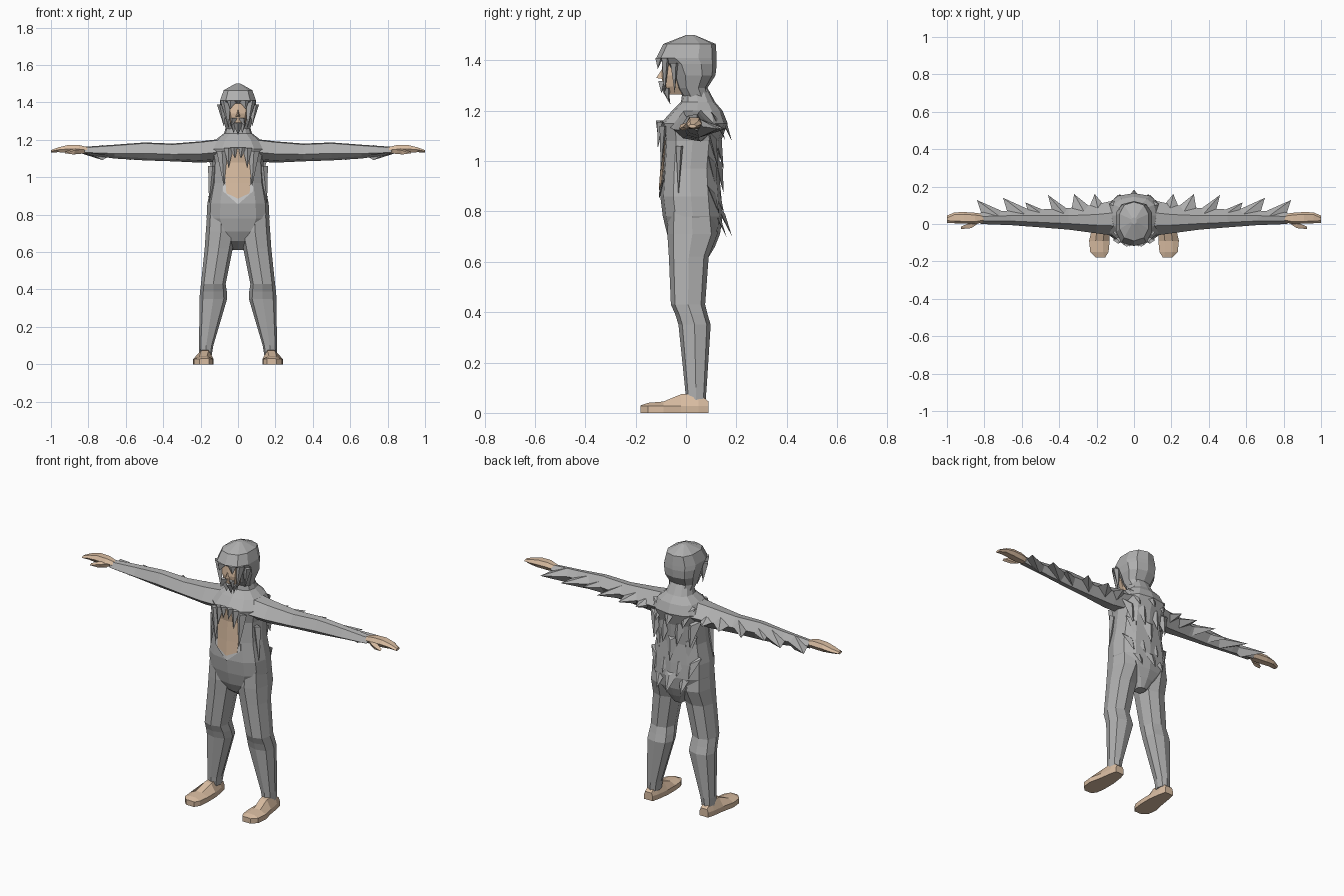
import bpy, bmesh, math
from mathutils import Vector
from mathutils.bvhtree import BVHTree


def material(name, rgb):
    m = bpy.data.materials.new(name)
    m.diffuse_color = (*rgb, 1)
    return m


GREY = material("grey_fur", (0.43, 0.43, 0.43))
LIGHT = material("light_fur", (0.62, 0.62, 0.62))
SKIN = material("skin", (0.70, 0.51, 0.36))


def finish(name, bm, mat, mirror=False):
    bmesh.ops.recalc_face_normals(bm, faces=bm.faces)
    me = bpy.data.meshes.new(name)
    bm.to_mesh(me)
    bm.free()
    me.materials.append(mat)
    ob = bpy.data.objects.new(name, me)
    bpy.context.collection.objects.link(ob)
    if mirror:
        mod = ob.modifiers.new("mirror", 'MIRROR')
        mod.use_mirror_merge = False
    return ob


def loft(name, rings, mat, mirror=False):
    """Skin a list of equal-sized point rings and cap both ends."""
    bm = bmesh.new()
    rows = [[bm.verts.new(p) for p in r] for r in rings]
    n = len(rows[0])
    for a, b in zip(rows, rows[1:]):
        for i in range(n):
            j = (i + 1) % n
            bm.faces.new((a[i], a[j], b[j], b[i]))
    bm.faces.new(rows[0])
    bm.faces.new(rows[-1])
    return finish(name, bm, mat, mirror)


def hulls(name, groups, mat, mirror=False):
    """One object made of several convex chunks."""
    bm = bmesh.new()
    for pts in groups:
        vs = [bm.verts.new(p) for p in pts]
        bmesh.ops.convex_hull(bm, input=vs)
    return finish(name, bm, mat, mirror)


def ring(z, w, front, back, n=12, cx=0.0, power=0.8):
    """Horizontal ring with its first point at the front."""
    pts = []
    for i in range(n):
        a = 2 * math.pi * i / n
        s, c = math.sin(a), math.cos(a)
        x = math.copysign(abs(s) ** power, s) * w if abs(s) > 1e-6 else 0
        k = math.copysign(abs(c) ** power, c) if abs(c) > 1e-6 else 0
        pts.append((cx + x, (front + back) / 2 - k * (back - front) / 2, z))
    return pts


def spike(base, width, tip, out, side=(1, 0, 0)):
    """Pointed tuft: a base edge, a raised ridge point and a tip."""
    b, s, o = Vector(base), Vector(side) * width / 2, Vector(out)
    return [b - s, b + s, b + o, b - o * 0.4, Vector(tip)]


# Torso, from crotch to neck
torso = loft("torso", [ring(*r) for r in (
    (0.61, 0.03, 0.02, 0.085), (0.66, 0.07, -0.05, 0.115), (0.71, 0.13, -0.075, 0.135),
    (0.78, 0.168, -0.092, 0.145), (0.86, 0.164, -0.102, 0.140), (0.97, 0.142, -0.094, 0.130),
    (1.08, 0.136, -0.088, 0.140), (1.15, 0.150, -0.100, 0.165), (1.20, 0.120, -0.055, 0.145),
    (1.235, 0.075, -0.02, 0.115), (1.30, 0.055, -0.01, 0.08))], GREY)
tree = BVHTree.FromPolygons([v.co for v in torso.data.vertices],
                            [p.vertices[:] for p in torso.data.polygons])


def front_plate(name, rows, lift, mat):
    """Thin plate laid over the front of the torso."""
    bm = bmesh.new()
    grid = []
    for z, lo, hi in rows:
        line = []
        for x in (-hi, -hi / 2, 0, hi / 2, hi):
            zz = z - lo * (1 - abs(x) / hi)
            hit = tree.ray_cast(Vector((x, -1, zz)), Vector((0, 1, 0)))[0]
            line.append(bm.verts.new((x, hit.y - lift, zz)))
        grid.append(line)
    for a, b in zip(grid, grid[1:]):
        for i in range(4):
            bm.faces.new((a[i], a[i + 1], b[i + 1], b[i]))
    ob = finish(name, bm, mat)
    sol = ob.modifiers.new("thickness", 'SOLIDIFY')
    sol.thickness, sol.offset = 0.004, 0
    return ob


# Bare chest and pale belly trim
front_plate("chest_skin", [(0.915, 0.03, 0.062), (0.97, 0, 0.066), (1.03, 0, 0.070),
                           (1.08, 0, 0.066), (1.15, 0, 0.050)], 0.006, SKIN)
front_plate("belly_trim", [(0.925, 0.07, 0.080), (0.965, 0.06, 0.078)], 0.004, LIGHT)

# Hanging tufts beside and above the chest
hulls("chest_tufts", [spike(b, w, t, (0, -0.02, 0)) for b, w, t in (
    ((0.085, -0.085, 1.14), 0.06, (0.075, -0.100, 0.95)),
    ((0.050, -0.095, 1.155), 0.05, (0.050, -0.112, 1.05)),
    ((0.022, -0.100, 1.16), 0.045, (0.016, -0.112, 1.10)),
    ((0.135, -0.02, 1.06), 0.05, (0.155, -0.03, 0.86)))], GREY, True)

# Layered tufts down the back, each row (top z, tip z, base y, tip y, half-row x positions)
tufts = []
for z0, z1, y0, y1, xs in (
        (1.19, 1.08, 0.130, 0.182, (0.0, 0.085)), (1.12, 0.965, 0.125, 0.163, (0.045, 0.115)),
        (1.02, 0.87, 0.115, 0.150, (0.0, 0.085)), (0.90, 0.79, 0.120, 0.165, (0.045, 0.11)),
        (0.82, 0.70, 0.125, 0.183, (0.0, 0.075))):
    for x in xs:
        for s in ((1, -1) if x else (1,)):
            drop = 0.5 * x
            tufts.append(spike((s * x, y0 - drop * 0.6, z0), 0.10,
                               (s * x, y1 - drop * 0.6, z1), (0, 0.03, -0.03)))
hulls("back_tufts", tufts, GREY)

# Hood of hair, jutting at the brow
loft("hood", [ring(*r, n=10) for r in (
    (1.235, 0.060, 0.00, 0.100), (1.29, 0.078, -0.035, 0.085), (1.34, 0.094, -0.055, 0.117),
    (1.385, 0.100, -0.080, 0.122), (1.41, 0.100, -0.118, 0.122), (1.465, 0.080, -0.090, 0.118),
    (1.50, 0.015, 0.00, 0.035))], GREY)

# Face and nose
loft("face", [ring(*r, n=8) for r in (
    (1.265, 0.025, -0.075, 0.0), (1.295, 0.042, -0.090, 0.0),
    (1.34, 0.054, -0.098, 0.0), (1.40, 0.058, -0.092, 0.0))], SKIN)
hulls("nose", [[(-0.013, -0.09, 1.325), (0.013, -0.09, 1.325),
                (0, -0.118, 1.33), (0, -0.092, 1.37)]], SKIN)

# Side locks, fringe, moustache and beard
hulls("side_locks", [spike(b, w, t, (0.01, -0.022, 0)) for b, w, t in (
    ((0.068, -0.075, 1.41), 0.055, (0.050, -0.085, 1.26)),
    ((0.088, -0.040, 1.39), 0.05, (0.075, -0.045, 1.27)),
    ((0.030, -0.100, 1.41), 0.06, (0.042, -0.112, 1.365)),
    ((0.020, -0.088, 1.318), 0.04, (0.036, -0.098, 1.27)),
    ((0.028, -0.070, 1.29), 0.035, (0.022, -0.070, 1.235)))], GREY, True)
hulls("beard", [spike((0, -0.078, 1.295), 0.06, (0, -0.062, 1.225), (0, -0.02, -0.01))], GREY)

# Arms, stations (x, bottom, top, front, back)
arm = []
for x, b, t, f, k in ((0.09, 1.085, 1.205, -0.065, 0.130), (0.20, 1.078, 1.192, -0.050, 0.105),
                      (0.35, 1.085, 1.180, -0.030, 0.085), (0.50, 1.090, 1.186, -0.018, 0.078),
                      (0.66, 1.100, 1.174, -0.006, 0.072), (0.82, 1.122, 1.163, 0.000, 0.062)):
    m, d = (b + t) / 2, k - f
    arm.append([(x, f, m - 0.01), (x, f + d * 0.28, t - 0.005), (x, f + d * 0.65, t),
                (x, k, m), (x, f + d * 0.7, b), (x, f + d * 0.25, b + 0.012)])
loft("arm", arm, GREY, True)

# Pointed fringe along the rear of each sleeve
hulls("sleeve_fringe", [[(a, 0.04, 1.14), (b, 0.04, 1.14), ((a + b) / 2, 0.045, 1.172),
                         ((a + b) / 2, 0.05, 1.092), (tx, ty, 1.128)]
                        for a, b, tx, ty in ((0.11, 0.26, 0.21, 0.160), (0.17, 0.34, 0.32, 0.160),
                                             (0.30, 0.43, 0.46, 0.155), (0.40, 0.56, 0.58, 0.115),
                                             (0.48, 0.67, 0.70, 0.140), (0.64, 0.81, 0.84, 0.128))],
      GREY, True)

# Hands: palm with fingers, plus thumb
hand = []
for x, b, t, f, k in ((0.79, 1.128, 1.158, 0.012, 0.052), (0.85, 1.128, 1.172, 0.000, 0.060),
                      (0.91, 1.130, 1.172, 0.002, 0.064), (0.96, 1.134, 1.160, 0.004, 0.062),
                      (1.00, 1.132, 1.145, 0.006, 0.045)):
    m = (b + t) / 2
    hand.append([(x, f, m), (x, f + 0.012, t), (x, k - 0.012, t),
                 (x, k, m), (x, k - 0.012, b), (x, f + 0.012, b)])
loft("hand", hand, SKIN, True)
hulls("thumb", [[(0.82, 0.012, 1.15), (0.87, 0.010, 1.155), (0.84, 0.008, 1.125),
                 (0.87, -0.022, 1.145), (0.88, -0.015, 1.122), (0.925, -0.027, 1.128),
                 (0.925, -0.014, 1.135), (0.90, -0.005, 1.132)]], SKIN, True)

# Legs, stations (z, inner x, outer x, front, back)
loft("leg", [ring(z, (o - i) / 2, f, b, n=8, cx=(o + i) / 2) for z, i, o, f, b in (
    (0.80, 0.02, 0.165, -0.070, 0.115), (0.71, 0.010, 0.172, -0.074, 0.125),
    (0.62, 0.028, 0.178, -0.068, 0.090), (0.43, 0.066, 0.198, -0.060, 0.076),
    (0.39, 0.060, 0.203, -0.042, 0.086), (0.35, 0.058, 0.206, -0.030, 0.098),
    (0.10, 0.132, 0.208, -0.004, 0.082), (0.05, 0.140, 0.208, 0.000, 0.078))], GREY, True)

# Feet, stations (y, inner x, outer x, top)
foot = []
for y, i, o, t in ((-0.18, 0.155, 0.205, 0.030), (-0.15, 0.136, 0.234, 0.040),
                   (-0.09, 0.130, 0.240, 0.045), (-0.02, 0.130, 0.224, 0.074),
                   (0.05, 0.140, 0.214, 0.078), (0.09, 0.150, 0.204, 0.045)):
    c = (i + o) / 2
    foot.append([(i, y, 0), (o, y, 0), (o, y, 0.028), (c + 0.02, y, t),
                 (c - 0.02, y, t), (i, y, 0.028)])
loft("foot", foot, SKIN, True)
